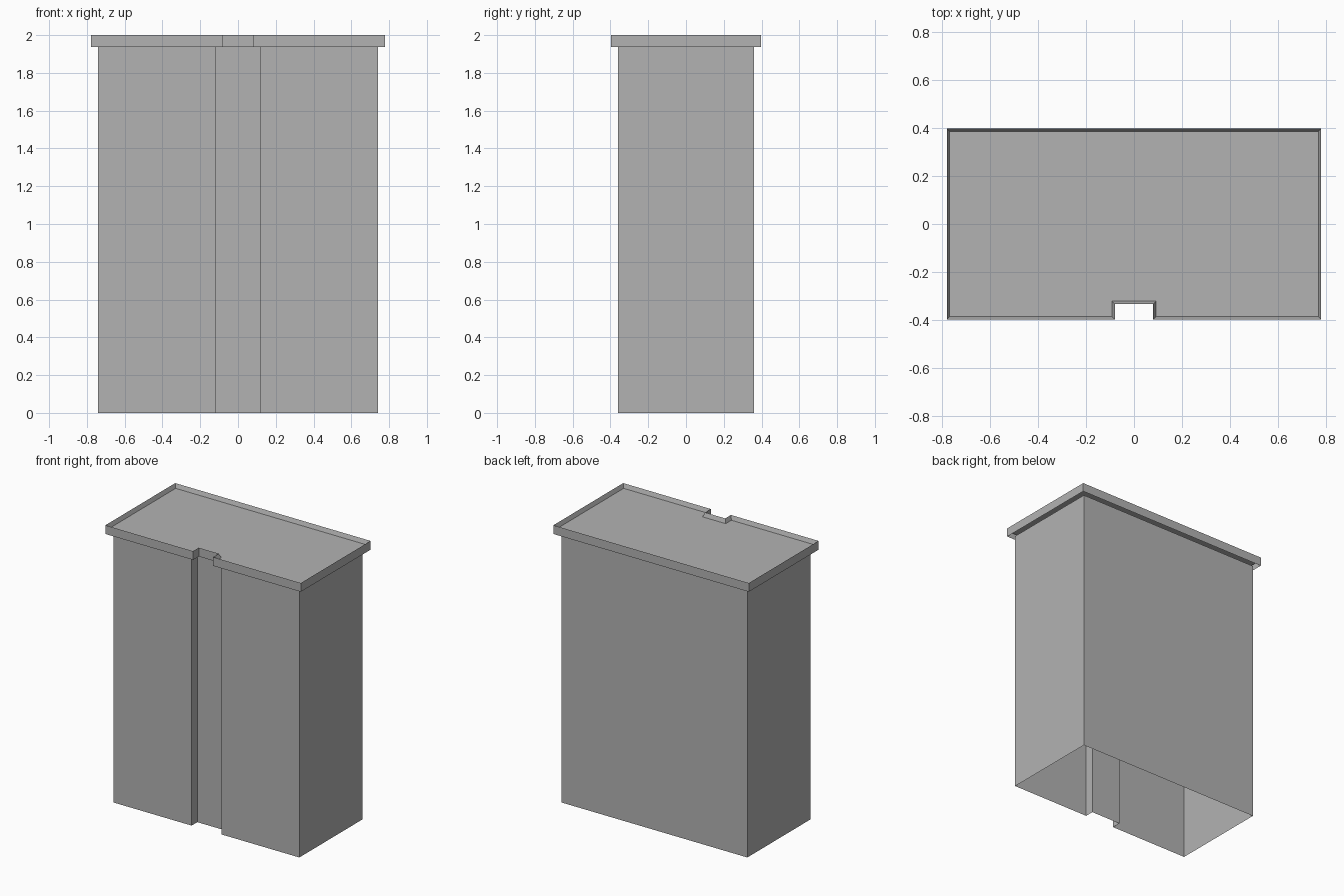
import bpy, bmesh

if "Cube" in bpy.data.objects:
    bpy.data.objects.remove(bpy.data.objects["Cube"])


def outline(o):
    """Notched rectangle footprint, pushed outward by o."""
    x, y, nx, ny = 0.74 + o, 0.359 + o, 0.118 - o, -0.294 - o
    return [(-x, -y), (-nx, -y), (-nx, ny), (nx, ny),
            (nx, -y), (x, -y), (x, y), (-x, y)]


# Dark grey plaster
grey = bpy.data.materials.new("dark_grey")
grey.diffuse_color = (0.45, 0.45, 0.45, 1)
grey.use_nodes = True
grey.node_tree.nodes["Principled BSDF"].inputs["Base Color"].default_value = grey.diffuse_color


def shell(name, levels, cap=False):
    """Join (offset, height) outlines with faces; optionally cap the last."""
    bm = bmesh.new()
    rings = [[bm.verts.new((x, y, z)) for x, y in outline(o)]
             for o, z in levels]
    for a, b in zip(rings, rings[1:]):
        for i in range(len(a)):
            j = (i + 1) % len(a)
            bm.faces.new((a[i], a[j], b[j], b[i]))
    if cap:
        bm.faces.new(rings[-1])
    mesh = bpy.data.meshes.new(name)
    bm.to_mesh(mesh)
    bm.free()
    mesh.materials.append(grey)
    obj = bpy.data.objects.new(name, mesh)
    bpy.context.collection.objects.link(obj)
    return obj


WALL_TOP, TOP, ROOF = 1.937, 2.0, 1.97
LIP, INNER = 0.038, 0.026

# Open-bottomed walls with the full-height front recess
shell("building_walls", [(0, 0), (0, WALL_TOP)])

# Overhanging cornice (open below), sloped parapet and sunken flat roof
shell("parapet_and_roof", [(LIP, WALL_TOP), (LIP, TOP), (INNER, ROOF)],
      cap=True)
